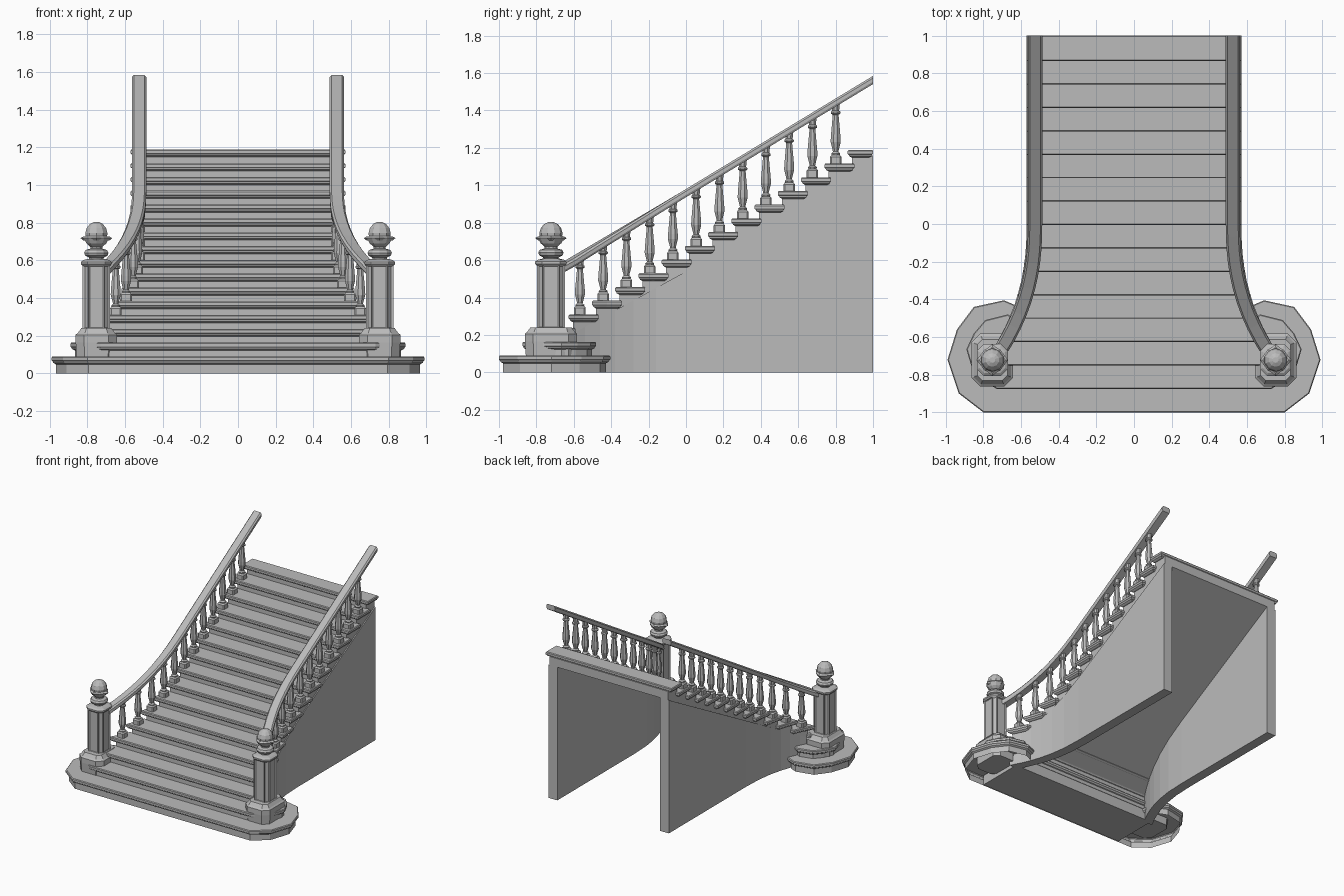
import bpy, bmesh, math
from mathutils import Vector

cube = bpy.data.objects.get("Cube")
if cube:
    bpy.data.objects.remove(cube, do_unlink=True)

stone = bpy.data.materials.new("grey_stone")
stone.use_nodes = True
GREY = (0.5, 0.5, 0.5, 1)
stone.diffuse_color = GREY
stone.node_tree.nodes["Principled BSDF"].inputs["Base Color"].default_value = GREY

STEPS, RUN, RISE = 16, 0.1243, 0.0733


def front_y(i):
    return -1 + RUN * (i - 1)


def top_z(i):
    return 0.09 + RISE * (i - 1)


def side_x(y):
    """Half width of the flight at the handrail line, flaring at the foot."""
    return min(0.525 + 0.465 * max(-y, 0) ** 2.33, 0.715)


def slope_z(y):
    return 0.215 + 0.55 * (y + 0.59)


def rail_z(y):
    return 1.585 - 0.605 * (1 - y)


def loft(name, rings, cap_start=True, cap_end=True, panel=0):
    """Skin a list of closed rings; optionally sink a panel in each side."""
    bm = bmesh.new()
    loops = [[bm.verts.new(p) for p in ring] for ring in rings]
    n = len(loops[0])
    sides = []
    for a, b in zip(loops, loops[1:]):
        for k in range(n):
            j = (k + 1) % n
            sides.append(bm.faces.new((a[k], a[j], b[j], b[k])))
    if cap_start:
        bm.faces.new(loops[0][::-1])
    if cap_end:
        bm.faces.new(loops[-1])
    bmesh.ops.recalc_face_normals(bm, faces=bm.faces)
    if panel:
        bmesh.ops.inset_individual(bm, faces=sides, thickness=panel, depth=-0.008)
    mesh = bpy.data.meshes.new(name)
    bm.to_mesh(mesh)
    bm.free()
    mesh.materials.append(stone)
    obj = bpy.data.objects.new(name, mesh)
    bpy.context.collection.objects.link(obj)
    return obj


def inset(outline, d):
    """Move a counter-clockwise outline inwards by d."""
    pts = [Vector(p) for p in outline]
    out = []
    for k, p in enumerate(pts):
        e1 = (p - pts[k - 1]).normalized()
        e2 = (pts[(k + 1) % len(pts)] - p).normalized()
        n1, n2 = Vector((e1.y, -e1.x)), Vector((e2.y, -e2.x))
        out.append(p - d * (n1 + n2) / (1 + n1.dot(n2)))
    return out


def slab(name, outline, levels, **kw):
    """Stack insets of an outline; levels are (inset, z)."""
    return loft(name, [[(p.x, p.y, z) for p in inset(outline, d)] for d, z in levels], **kw)


def turned(name, x, y, profile, sides=8):
    """Turned part; profile is (radius, z)."""
    ang = [math.tau * (k + 0.5) / sides for k in range(sides)]
    return loft(name, [[(x + r * math.cos(a), y + r * math.sin(a), z) for a in ang]
                       for r, z in profile])


def mirrored(half):
    return half + [(-x, y) for x, y in reversed(half)]


def chamfered(x, y, hx, hy, c):
    q = [(hx, -hy + c), (hx, hy - c), (hx - c, hy), (-hx + c, hy),
         (-hx, hy - c), (-hx, -hy + c), (-hx + c, -hy), (hx - c, -hy)]
    return [(x + a, y + b) for a, b in q]


def nosing(z0, z):
    return [(0.022, z0), (0.022, z - 0.042), (0.008, z - 0.034), (0.006, z - 0.027),
            (0, z - 0.022), (0, z - 0.006), (0.005, z)]


# Two wide bullnose steps, hollow underneath
bottom_step = mirrored([(0.80, -1), (0.93, -0.90), (0.99, -0.72), (0.94, -0.56),
                        (0.85, -0.44), (0.69, -0.405), (0.61, -0.44), (0.58, -0.59)])
second_step = mirrored([(0.73, -0.875), (0.85, -0.80), (0.89, -0.665), (0.85, -0.58),
                        (0.79, -0.51), (0.67, -0.48), (0.62, -0.51), (0.60, -0.59)])
slab("bottom_step", bottom_step, nosing(0, top_z(1)), cap_start=False)
slab("second_step", second_step, nosing(0.085, top_z(2)), cap_start=False)
slab("floor_block", mirrored([(0.66, -0.97), (0.66, -0.59)]), [(0, 0), (0, 0.08)])

# Flight: treads with nosing over riser blocks with a sloping underside
for i in range(3, STEPS + 1):
    f, z = front_y(i), top_z(i)
    back = min(f + 0.16, 1)
    half = [(side_x(y) + 0.045, y) for y in (f, (f + back) / 2, back)]
    slab(f"tread_{i}", mirrored(half), nosing(z - 0.045, z)[1:])
    ends = []
    for y in (f + 0.022, min(f + 0.022 + RUN, 1)):
        w = side_x(y) + 0.012
        low = slope_z(y) if i > 3 else 0.075
        ends.append([(-w, y, low), (w, y, low), (w, y, z - 0.03), (-w, y, z - 0.03)])
    loft(f"riser_{i}", ends)

wall_ys = [-0.62, -0.54, -0.46, -0.38, -0.28, -0.16, 0, 1]
rail_ys = [-0.68 + 0.068 * k for k in range(11)] + [1]
rail_half = [(0.032, 0), (0.038, 0.012), (0.038, 0.032), (0.028, 0.044)]
rail_section = rail_half + [(-a, b) for a, b in reversed(rail_half)]

for side, s in (("left", 1), ("right", -1)):
    # Side wall
    rings = []
    for y in wall_ys:
        outer, inner, top = s * (side_x(y) + 0.02), s * (side_x(y) - 0.06), slope_z(y)
        rings.append([(outer, y, 0), (outer, y, top), (inner, y, top), (inner, y, 0)])
    loft(f"{side}_side_wall", rings)

    # Handrail swept along the flared line
    rings = []
    for y in rail_ys:
        slope = (side_x(y + 0.01) - side_x(y - 0.01)) / 0.02
        across = Vector((1, -slope)).normalized()
        if y == 1:
            across = Vector((1, 0))
        rings.append([(s * (side_x(y) + across.x * a), y + across.y * a,
                       rail_z(y) - 0.044 + b) for a, b in rail_section])
    loft(f"{side}_handrail", rings)

    # Balusters, one per tread
    for i in range(4, STEPS):
        y, z = front_y(i) + 0.06, top_z(i)
        x, h = s * side_x(y), rail_z(y) - 0.03 - z
        slab(f"{side}_baluster_base_{i}", chamfered(x, y, 0.031, 0.031, 0.008),
             [(0, z), (0, z + 0.035), (0.008, z + 0.045)])
        shape = [(0.022, 0.13), (0.026, 0.17), (0.016, 0.20), (0.018, 0.23), (0.029, 0.36),
                 (0.028, 0.45), (0.018, 0.78), (0.017, 0.82), (0.027, 0.84), (0.027, 0.87),
                 (0.020, 0.89), (0.024, 1.0)]
        turned(f"{side}_baluster_{i}", x, y, [(r, z + t * h) for r, t in shape])

    # Newel post: plinth, panelled shaft, cap and finial
    x, y = s * 0.752, -0.722
    slab(f"{side}_newel_plinth", chamfered(x, y, 0.11, 0.14, 0.045),
         [(0.01, 0.03), (0, 0.165), (0, 0.205), (0.012, 0.215), (0.03, 0.24)])
    post = chamfered(x, y, 0.073, 0.075, 0.03)
    slab(f"{side}_newel_shaft", post, [(0, 0.235), (0, 0.575)], panel=0.012)
    slab(f"{side}_newel_cap", post,
         [(0, 0.57), (-0.009, 0.58), (-0.009, 0.592), (0.005, 0.602), (0.03, 0.608)])
    turned(f"{side}_finial", x, y,
           [(0.038, 0.60), (0.042, 0.615), (0.062, 0.625), (0.068, 0.64), (0.060, 0.655),
            (0.034, 0.662), (0.034, 0.672), (0.055, 0.69), (0.070, 0.718), (0.060, 0.728),
            (0.062, 0.745), (0.054, 0.772), (0.036, 0.793), (0.015, 0.803)], 10)
    star = [(x + r * math.cos(k * math.pi / 4), y + r * math.sin(k * math.pi / 4))
            for k, r in enumerate([0.084, 0.066] * 4)]
    slab(f"{side}_finial_collar", star, [(0.012, 0.705), (0, 0.718), (0.012, 0.727)])
